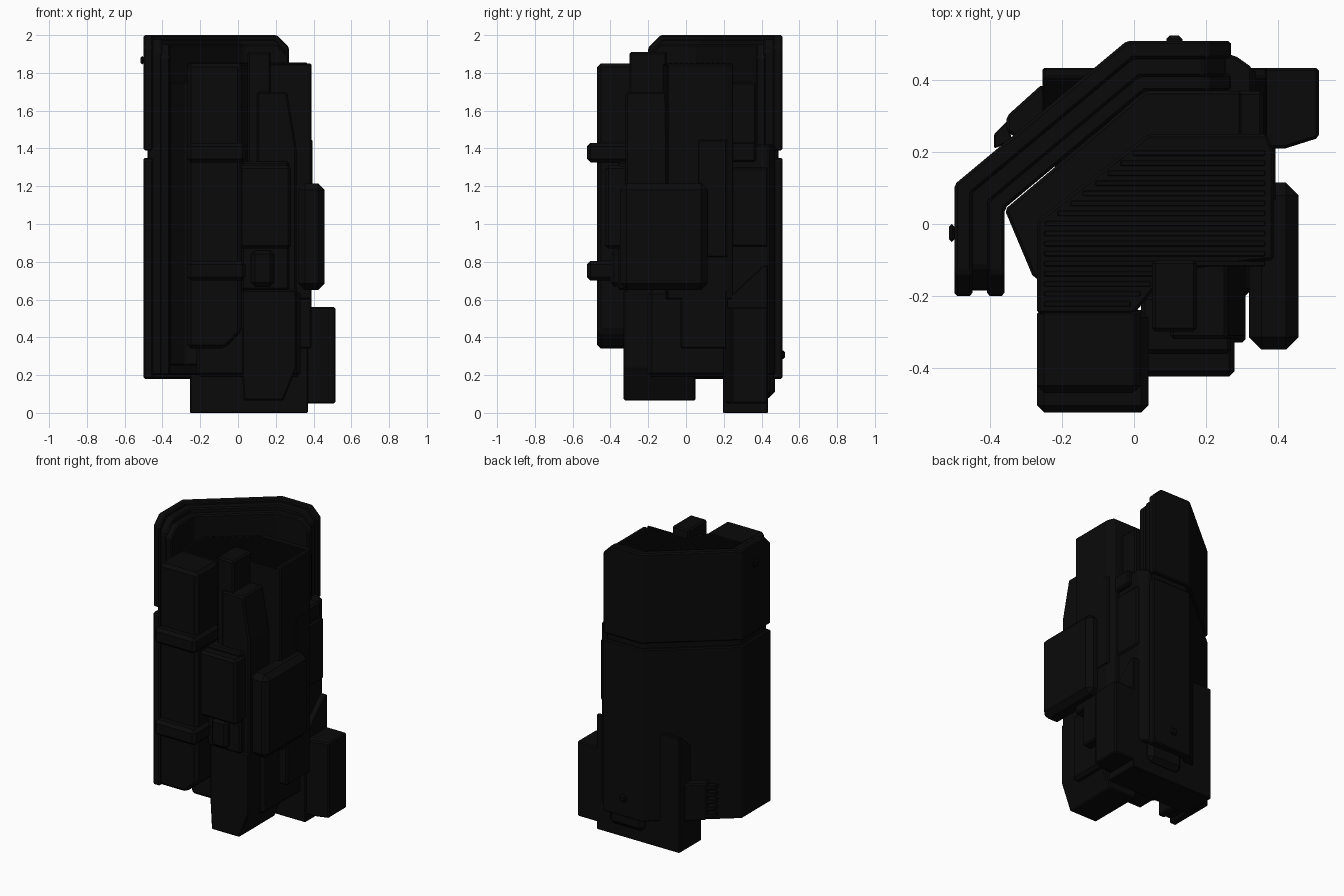
import bpy, bmesh

cube = bpy.data.objects.get("Cube")
if cube:
    bpy.data.objects.remove(cube, do_unlink=True)

black = bpy.data.materials.new("matte black")
black.use_nodes = True
tone = (.003, .003, .003, 1)
black.diffuse_color = tone
shader = black.node_tree.nodes["Principled BSDF"]
shader.inputs["Base Color"].default_value = tone
shader.inputs["Roughness"].default_value = .8


def loft(name, layers, bevel):
    """Skin matching outlines, each given as (height, outline)."""
    bm = bmesh.new()
    rings = [[bm.verts.new((x, y, height)) for x, y in outline]
             for height, outline in layers]
    bm.faces.new(rings[0])
    bm.faces.new(rings[-1])
    for low, high in zip(rings, rings[1:]):
        for i in range(len(low)):
            bm.faces.new((low[i - 1], low[i], high[i], high[i - 1]))
    bmesh.ops.recalc_face_normals(bm, faces=bm.faces)
    mesh = bpy.data.meshes.new(name)
    bm.to_mesh(mesh)
    bm.free()
    mesh.materials.append(black)
    part = bpy.data.objects.new(name, mesh)
    bpy.context.collection.objects.link(part)
    edges = part.modifiers.new("edge bevel", "BEVEL")
    edges.width = bevel
    edges.segments = 1
    edges.limit_method = "ANGLE"


def prism(name, outline, z, bevel=.008):
    loft(name, [(height, outline) for height in z], bevel)


def rectangle(x, y):
    return [(x[0], y[0]), (x[1], y[0]), (x[1], y[1]), (x[0], y[1])]


def box(name, x, y, z, bevel=.01):
    prism(name, rectangle(x, y), z, bevel)


# Shared reference positions
shell_side, shell_back, shell_front, shell_end = -.5, .51, -.2, .27
body_left, body_right, body_top = -.27, .39, 1.85
base_back = .435
strap_height = .105


# Angled armour shell wrapped round the back and one side
def shell_line(depth, trim):
    return [(shell_side + depth, shell_front + trim),
            (shell_side + depth, .11 - depth * .47),
            (depth * .36 - .02, shell_back - depth),
            (shell_end - trim, shell_back - depth)]


def shell(name, near, far, bottom, top, trim=0, taper=.065, bevel=.008):
    def band(cut):
        return shell_line(near, cut) + shell_line(far, cut)[::-1]
    loft(name, [(bottom, band(trim)), (top - taper, band(trim)),
                (top, band(trim + taper))], bevel)


shell("lower_shell", near=0, far=.05, bottom=.18, top=1.35, taper=.01, bevel=.015)
shell("upper_shell", near=0, far=.05, bottom=1.39, top=2)
shell("shell_core", near=.02, far=.1, bottom=.2, top=1.98, trim=.015)
shell("shell_inner_rim", near=.09, far=.14, bottom=.2, top=1.95)
box("shell_back_stud", x=(.09, .135), y=(.5, .525), z=(.285, .33))
box("shell_side_stud", x=(-.515, shell_side), y=(-.05, 0), z=(1.845, 1.89))

# Central body and the lower filler that joins it to the shell
prism("main_body", [(body_left, .01), (body_left, -.25), (0, -.25), (.1, -.13),
                    (body_right, -.1), (body_right, .2), (.37, .25), (.04, .25)],
      z=(.6, body_top))
prism("body_back_filler", [(-.36, .04), (-.28, -.15), (0, -.2), (.3, 0), (.3, .37),
                           (.03, .37)], z=(.25, 1.75))
box("lower_body", x=(-.22, .33), y=(-.2, .25), z=(.19, .65), bevel=.02)

# Thin ribs across the top, cut to the body outline
for i in range(16):
    y = i * .028 - .23
    left = max(-.25, y * 1.25 - .24)
    right = .365 if y > -.12 else y + .22
    box(f"top_rib_{i}", x=(left, right), y=(y, y + .015),
        z=(body_top - .005, body_top + .004), bevel=.002)

# Front column with a cut lower corner and two straps
column_front = -.47
column_y = (column_front, -.23)
column = rectangle((body_left, .02), column_y)
loft("front_column", [(.34, rectangle((body_left, -.07), column_y)), (.43, column),
                      (body_top, column)], bevel=.02)
for label, z in (("lower", .7), ("upper", 1.325)):
    box(label + "_front_strap", x=(body_left, .04), y=(column_front - .055, -.24),
        z=(z, z + strap_height), bevel=.02)

# Stepped equipment beside the column
box("tall_riser", x=(.05, .175), y=(-.3, -.1), z=(.65, 1.91))
riser_y = (-.32, -.08)
riser = rectangle((.1, .31), riser_y)
loft("sloped_riser", [(.5, riser), (1.4, riser),
                      (1.7, rectangle((.1, .26), riser_y))], bevel=.01)
box("front_pack", x=(0, .28), y=(-.425, -.25), z=(.87, 1.31), bevel=.015)
box("front_pack_backing", x=(.02, .27), y=(-.36, -.2), z=(.65, 1.33))
box("front_latch", x=(.07, .19), y=(-.4, -.3), z=(.67, .86), bevel=.02)
block_y = (-.33, .05)
block = rectangle((.02, .31), block_y)
loft("lower_front_block", [(.065, rectangle((.03, .24), block_y)),
                           (.24, block), (.65, block)], bevel=.008)

# Side pouch and the panels behind it
box("side_pouch", x=(.32, .458), y=(-.35, .115), z=(.65, 1.215), bevel=.035)
box("lower_side_box", x=(.2, body_right), y=(-.03, .22), z=(.34, .65))
box("side_panel", x=(.3, body_right + .004), y=(.06, .22), z=(.82, 1.45))
box("rear_side_panel", x=(.2, .34), y=(.22, base_back), z=(.88, 1.3))
box("side_strap", x=(.2, .36), y=(.06, .37), z=(1.33, 1.33 + strap_height))
prism("rear_side_spine", [(.2, .47), (.28, .47), (.33, base_back), (.33, .2), (.2, .2)],
      z=(.2, 1.42))

# Base block with a sloping top, hip box and rear foot at the lower back
base_x = (-.255, .37)
base = rectangle(base_x, (.195, base_back))
loft("base_block", [(0, base), (.58, base),
                    (.78, rectangle(base_x, (.41, base_back)))], bevel=.005)
prism("hip_box", [(.33, base_back), (.515, base_back), (.515, .24), (.42, .21), (.33, .21)],
      z=(.05, .56))
box("base_rear_foot", x=(0, .26), y=(.36, .47), z=(.08, .25), bevel=.03)

# Finned vent tucked behind the angled shell
prism("vent_box", [(base_x[0], .39), (-.355, .3), (-.355, .26), (-.28, .2), (-.2, .3)],
      z=(.2, .45))
for i in range(5):
    z = .21 + i * .047
    prism(f"vent_fin_{i}", [(-.35, .29), (-.39, .25), (-.39, .21), (-.34, .23)],
          z=(z, z + .028), bevel=.004)
